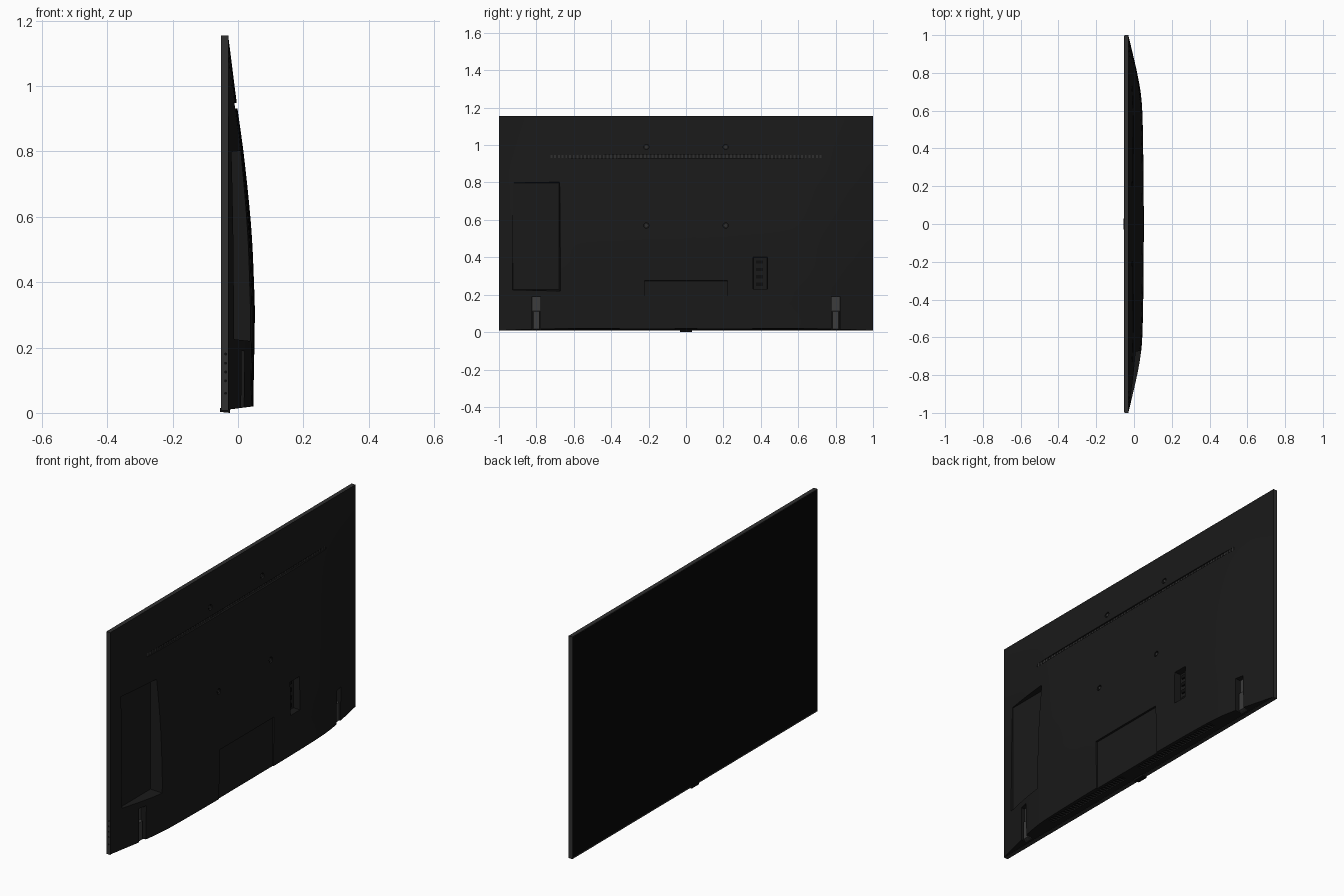
import bpy, bmesh, math
from mathutils import Matrix, Vector

if "Cube" in bpy.data.objects:
    bpy.data.objects.remove(bpy.data.objects["Cube"])


def material(name, v):
    m = bpy.data.materials.new(name)
    m.diffuse_color = (v, v, v, 1)
    m.use_nodes = True
    m.node_tree.nodes["Principled BSDF"].inputs["Base Color"].default_value = m.diffuse_color
    return m


SHELL = material("dark_plastic", 0.010)
EDGE = material("edge_grey", 0.030)
BLACK = material("screen_black", 0.002)
METAL = material("bracket_grey", 0.045)
DARK = material("deep_black", 0.004)


def finish(bm, name, mat):
    bmesh.ops.recalc_face_normals(bm, faces=bm.faces)
    me = bpy.data.meshes.new(name)
    bm.to_mesh(me)
    bm.free()
    ob = bpy.data.objects.new(name, me)
    bpy.context.collection.objects.link(ob)
    if mat:
        me.materials.append(mat)
    return ob


def box(bm, x0, x1, y0, y1, z0, z1, t=0.0):
    """Box whose inner (x0) face is inset by t."""
    c = []
    for x, i in ((x0, t), (x1, 0)):
        c.append([bm.verts.new((x, y, z)) for y, z in
                  ((y0 + i, z0 + i), (y1 - i, z0 + i), (y1 - i, z1 - i), (y0 + i, z1 - i))])
    bm.faces.new(c[0])
    bm.faces.new(c[1])
    for k in range(4):
        j = (k + 1) % 4
        bm.faces.new((c[0][k], c[0][j], c[1][j], c[1][k]))


def cyl(bm, centre, r, depth, axis, n=20):
    rot = Matrix.Rotation(math.pi / 2, 4, axis)
    bmesh.ops.create_cone(bm, cap_ends=True, segments=n, radius1=r, radius2=r, depth=depth,
                          matrix=Matrix.Translation(Vector(centre)) @ rot)


def curve(pts, t):
    """Smooth interpolation through profile points."""
    n = len(pts)

    def slope(i):
        a, b = pts[max(i - 1, 0)], pts[min(i + 1, n - 1)]
        return (b[1] - a[1]) / (b[0] - a[0])
    i = 0
    while i < n - 2 and t > pts[i + 1][0]:
        i += 1
    (a, va), (b, vb) = pts[i], pts[i + 1]
    d = b - a
    u = min(max((t - a) / d, 0), 1)
    return ((2*u**3 - 3*u**2 + 1) * va + (u**3 - 2*u**2 + u) * d * slope(i)
            + (3*u**2 - 2*u**3) * vb + (u**3 - u**2) * d * slope(i + 1))


# Bulge of the back: vertical profile times horizontal falloff
VERT = [(0, .078), (.1, .079), (.2, .081), (.28, .082), (.37, .080), (.56, .071),
        (.78, .049), (.95, .026), (1.155, 0)]
HORI = [(0, 1), (.3, .98), (.6, .9), (.7, .79), (.8, .57), (.9, .29), (1, 0)]


def back_x(y, z):
    return -0.03 + max(0, curve(VERT, z) * curve(HORI, abs(y)))


# Back shell
NY, NZ = 60, 40
bm = bmesh.new()
outer, inner = [], []
for j in range(NZ + 1):
    z = 0.01 + 1.143 * j / NZ
    ro, ri = [], []
    for i in range(NY + 1):
        y = -0.998 + 1.996 * i / NY
        x = back_x(y, z)
        ro.append(bm.verts.new((x, y, z + (0.13 * (x + 0.03) if j == 0 else 0))))
        ri.append(bm.verts.new((-0.036, y, z)) if i in (0, NY) or j in (0, NZ) else None)
    outer.append(ro)
    inner.append(ri)
for j in range(NZ):
    for i in range(NY):
        bm.faces.new((outer[j][i], outer[j][i+1], outer[j+1][i+1], outer[j+1][i]))
    for i in (0, NY):
        bm.faces.new((outer[j][i], outer[j+1][i], inner[j+1][i], inner[j][i]))
for j in (0, NZ):
    for i in range(NY):
        bm.faces.new((outer[j][i], outer[j][i+1], inner[j][i+1], inner[j][i]))
bm.faces.new(inner[0] + [r[NY] for r in inner[1:NZ]] + inner[NZ][::-1]
             + [r[0] for r in inner[1:NZ]][::-1])
shell = finish(bm, "back_shell", SHELL)

# Cutters: side recess, port bay, centre bay, vent groove, leg slots, bottom vents, mounts
MOUNTS = [(y, z) for y in (-.212, .212) for z in (.57, .99)]
bm = bmesh.new()
box(bm, -.024, .08, -.937, -.667, .215, .81, .012)
box(bm, .012, .08, .357, .437, .228, .402, .003)
box(bm, .042, .08, -.225, .225, -.02, .278, .004)
box(bm, -.013, .08, -.73, .73, .931, .948)
for s in (-1, 1):
    box(bm, -.016, .08, s*.8 - .023, s*.8 + .023, -.02, .19)
    box(bm, -.002, .03, s*.33 - .27, s*.33 + .27, -.02, .026)
for y, z in MOUNTS:
    h = back_x(y, z)
    cyl(bm, (h + .012, y, z), .014, .044, 'Y')
cutter = finish(bm, "recess_cutter", SHELL)
cutter.hide_render = True
mod = shell.modifiers.new("recesses", 'BOOLEAN')
mod.object = cutter
mod.operation = 'DIFFERENCE'
mod.solver = 'EXACT'
bpy.context.view_layer.objects.active = shell
shell.select_set(True)
bpy.ops.object.modifier_apply(modifier=mod.name)
bpy.data.objects.remove(cutter)
bpy.ops.object.shade_smooth_by_angle(angle=math.radians(25))

# Display slab and screen
bm = bmesh.new()
box(bm, -.0515, -.03, -.9995, .9995, .008, 1.155)
finish(bm, "panel_frame", EDGE)
bm = bmesh.new()
box(bm, -.0520, -.045, -.996, .996, .015, 1.152)
finish(bm, "screen", BLACK)
bm = bmesh.new()
box(bm, -.031, -.0295, -.9992, .9992, .0085, 1.1545)
finish(bm, "panel_back_sheet", SHELL)

# Sensor under the screen
bm = bmesh.new()
box(bm, -.055, -.025, -.032, .032, .0, .018, .003)
finish(bm, "sensor_block", DARK)

# Vent ribs in the groove
bm = bmesh.new()
for i in range(73):
    y = -.72 + .02 * i
    box(bm, -.014, -.0105, y - .005, y + .005, .930, .949)
finish(bm, "vent_ribs", EDGE)

# Slats in the bottom vents
bm = bmesh.new()
for s in (-1, 1):
    for i in range(27):
        y = s * .33 - .26 + .02 * i
        box(bm, -.003, .031, y - .004, y + .004, .018, .028)
finish(bm, "bottom_vent_slats", SHELL)

# Leg brackets inside the slots
bm = bmesh.new()
for s in (-1, 1):
    box(bm, -.018, -.010, s*.8 - .022, s*.8 + .022, .012, .189)
    box(bm, -.012, .004, s*.8 - .016, s*.8 + .016, .016, .11, -.004)
finish(bm, "leg_brackets", METAL)

# Wall mount bushes
bm = bmesh.new()
for y, z in MOUNTS:
    cyl(bm, (back_x(y, z) - .007, y, z), .008, .010, 'Y')
finish(bm, "mount_bushes", EDGE)

# Connectors in the port bay
bm = bmesh.new()
for i in range(4):
    z = .255 + .04 * i
    box(bm, .011, .020, .375, .412, z - .009, z + .009)
finish(bm, "port_connectors", DARK)

# Row of sockets on the side edge
bm = bmesh.new()
for z in (.06, .098, .125, .152, .18):
    cyl(bm, (-.038, -.998, z), .0045, .004, 'X', 12)
finish(bm, "side_sockets", DARK)
